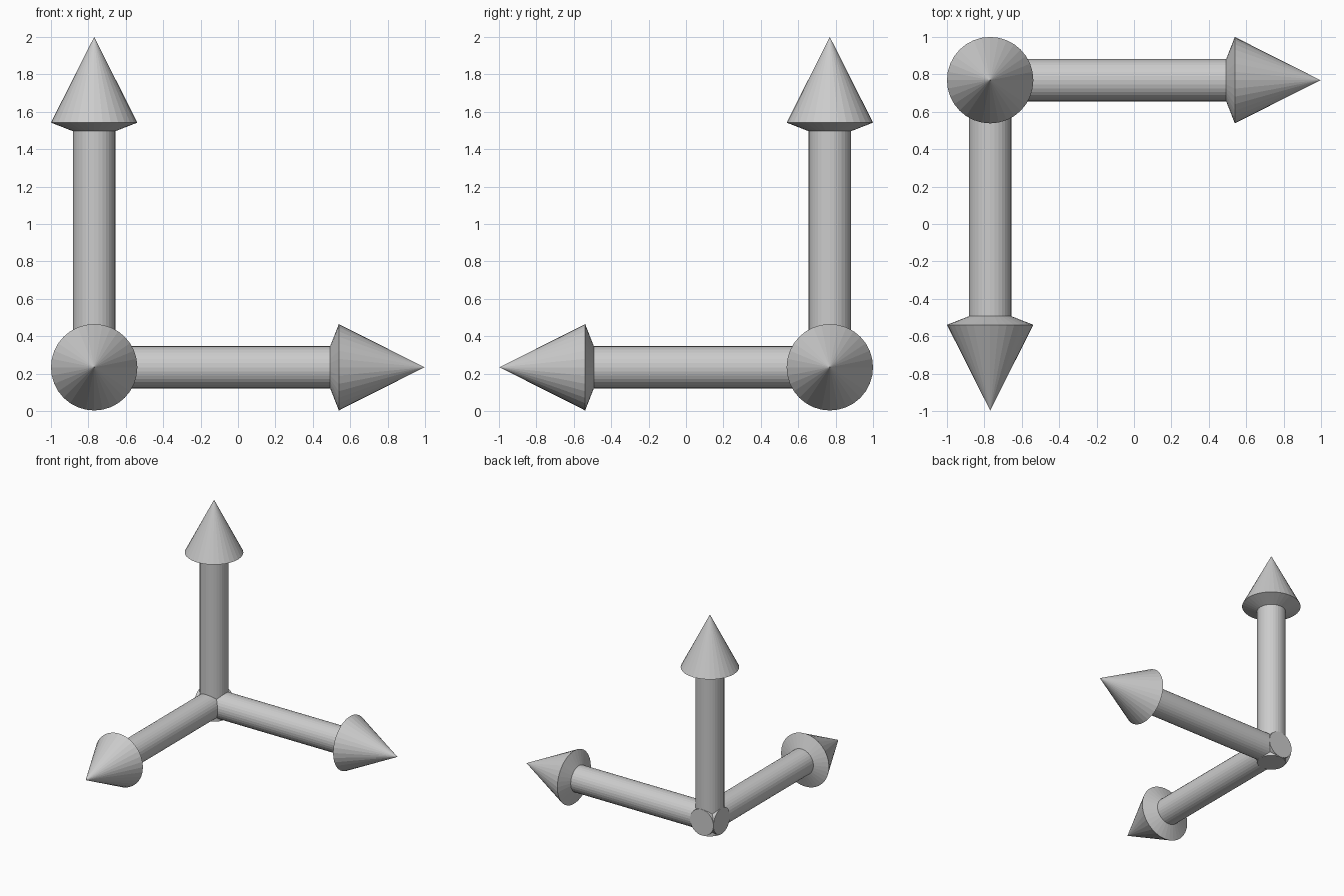
import bpy, bmesh
from math import cos, sin, tau
from mathutils import Vector

if "Cube" in bpy.data.objects:
    bpy.data.objects.remove(bpy.data.objects["Cube"])

CENTRE = Vector((-0.769, 0.769, 0.234))
SIDES = 32
SHAFT_R, HEAD_R = 0.113, 0.231

# (radius, distance along the axis) from the butt end to the tip
PROFILE = [(SHAFT_R, -SHAFT_R), (SHAFT_R, 1.262), (HEAD_R, 1.308)]
TIP = 1.766


def arrow(name, direction):
    """Flat-faceted arrow turned around an axis through the shared corner."""
    bm = bmesh.new()
    rings = [[bm.verts.new((r * cos(tau * i / SIDES), r * sin(tau * i / SIDES), h))
              for i in range(SIDES)] for r, h in PROFILE]
    tip = bm.verts.new((0, 0, TIP))
    bm.faces.new(rings[0][::-1])
    for i in range(SIDES):
        j = (i + 1) % SIDES
        for low, high in zip(rings, rings[1:]):
            bm.faces.new((low[i], low[j], high[j], high[i]))
        bm.faces.new((rings[-1][i], rings[-1][j], tip))
    turn = Vector((0, 0, 1)).rotation_difference(Vector(direction))
    bm.transform(turn.to_matrix().to_4x4())
    bmesh.ops.recalc_face_normals(bm, faces=bm.faces[:])
    mesh = bpy.data.meshes.new(name)
    bm.to_mesh(mesh)
    bm.free()
    obj = bpy.data.objects.new(name, mesh)
    obj.location = CENTRE
    bpy.context.collection.objects.link(obj)


# Three arrows whose butt ends overlap to form the corner hub
arrow("right_arrow", (1, 0, 0))
arrow("front_arrow", (0, -1, 0))
arrow("up_arrow", (0, 0, 1))
